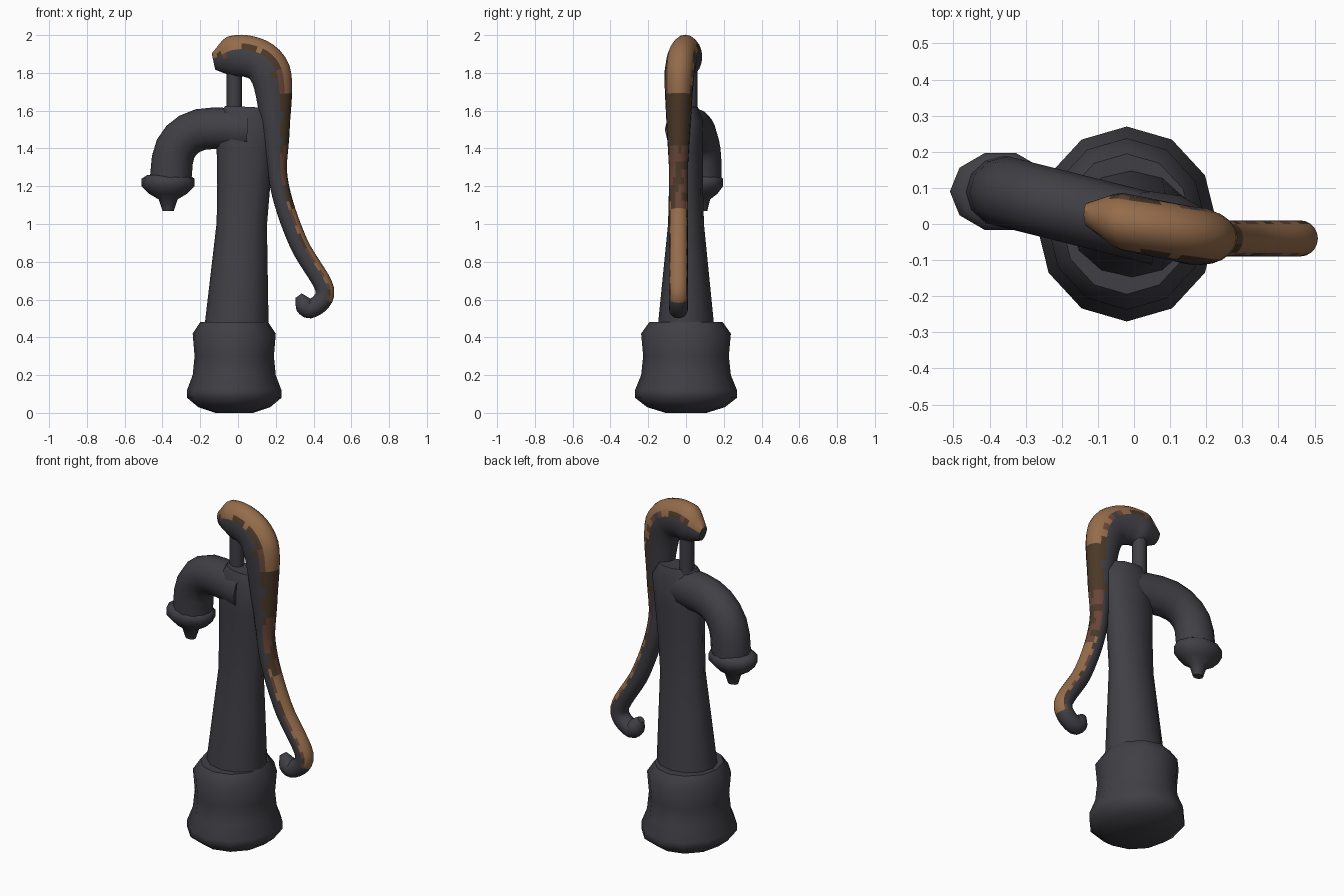
import bpy, bmesh, math
from mathutils import Vector, noise

cube = bpy.data.objects.get("Cube")
if cube:
    bpy.data.objects.remove(cube, do_unlink=True)


def material(name, red, green, blue):
    mat = bpy.data.materials.new(name)
    mat.use_nodes = True
    colour = (red, green, blue, 1)
    mat.diffuse_color = colour
    shader = mat.node_tree.nodes["Principled BSDF"]
    shader.inputs["Base Color"].default_value = colour
    return mat


iron = material("charcoal iron", 0.05, 0.05, 0.06)
tan_rust = material("tan rust", 0.3, 0.15, 0.07)
dark_rust = material("dark brown rust", 0.07, 0.04, 0.02)
red_rust = material("red brown rust", 0.14, 0.06, 0.04)
palette = [iron, tan_rust, dark_rust, red_rust]
IRON, TAN, DARK, RED = range(len(palette))
ACROSS = Vector((0, 1, 0))


def clamp(value):
    return max(0, min(1, value))


def skin(name, centres, radii, sides, paint=None):
    """Skin elliptical rings around a list of centres, tilted along the path."""
    bm = bmesh.new()
    rings = []
    last = len(centres) - 1
    for i, (centre, (wide, deep)) in enumerate(zip(centres, radii)):
        along = centres[min(i + 1, last)] - centres[max(i - 1, 0)]
        along.y = 0
        normal = ACROSS.cross(along.normalized())
        ring = []
        for side in range(sides):
            angle = math.tau * side / sides
            offset = normal * wide * math.cos(angle) + ACROSS * deep * math.sin(angle)
            ring.append(bm.verts.new(centre + offset))
        rings.append(ring)

    for i, (lower, upper) in enumerate(zip(rings, rings[1:])):
        for side in range(sides):
            after = (side + 1) % sides
            face = bm.faces.new((lower[side], lower[after], upper[after], upper[side]))
            if paint:
                outward = -math.cos(math.tau * (side + 0.5) / sides)
                face.material_index = paint(face.calc_center_median(), outward, i / last)
    bm.faces.new(rings[0])
    bm.faces.new(rings[-1])
    bmesh.ops.recalc_face_normals(bm, faces=bm.faces)

    mesh = bpy.data.meshes.new(name)
    bm.to_mesh(mesh)
    bm.free()
    for mat in palette if paint else [iron]:
        mesh.materials.append(mat)
    obj = bpy.data.objects.new(name, mesh)
    bpy.context.collection.objects.link(obj)
    bpy.ops.object.select_all(action="DESELECT")
    obj.select_set(True)
    bpy.context.view_layer.objects.active = obj
    bpy.ops.object.shade_smooth_by_angle(angle=math.radians(55))


def turned(name, x, y, profile, squash=1, lean=0, sides=12):
    """Upright part from (radius, height) pairs; lean shifts x with height."""
    centres = [Vector((x + lean * z, y, z)) for radius, z in profile]
    radii = [(radius, radius * squash) for radius, z in profile]
    skin(name, centres, radii, sides)


def bent_path(points, depth, steps):
    """Smooth curve through (x, z) points, with y given by a rule."""
    knots = [Vector(p) for p in points]
    knots = [knots[0] * 2 - knots[1]] + knots + [knots[-1] * 2 - knots[-2]]
    path = []
    for a, b, c, d in zip(knots, knots[1:], knots[2:], knots[3:]):
        for step in range(steps):
            t = step / steps
            start, end = (c - a) / 2, (d - b) / 2
            bend = (c - b) * 3 - start * 2 - end
            twist = (b - c) * 2 + start + end
            path.append(b + start * t + bend * t**2 + twist * t**3)
    path.append(knots[-2])
    return [Vector((x, depth(x), z)) for x, z in path]


def rust(centre, outward, along):
    """Worn paint on the outer side of the handle, with ragged borders."""
    wear = noise.noise(centre * 14)
    edge = outward + noise.noise(centre * 22) / 3
    if edge < 0.3 or along > 0.77:
        return IRON
    if 1.4 < centre.z < 1.7:
        return DARK
    if 1.1 < centre.z < 1.4:
        return RED if wear > 0 else DARK
    if edge < 0.5:
        return DARK if wear < 0.1 else RED
    return TAN


# Flared base with a rounded underside
turned("base", -0.02, 0, [
    (0.1, 0), (0.19, 0.03), (0.25, 0.08), (0.25, 0.12),
    (0.22, 0.2), (0.21, 0.3), (0.22, 0.42), (0.18, 0.48),
], squash=1.08)

# Column: tapers to a waist, then widens sideways while its depth keeps shrinking
levels = [0.4, 0.6, 0.8, 1, 1.2, 1.4, 1.55, 1.62]
column_centres = [Vector((z / 20 - 0.03, 0, z)) for z in levels]
column_radii = []
for z in levels:
    crown = 0.7 if z == levels[-1] else 1
    wide = 0.13 + abs(z - 1.05) / 15
    deep = 0.09 + clamp(1.05 - z) / 10
    column_radii.append((wide * crown, deep * crown))
skin("column", column_centres, column_radii, sides=12)

# Spout bending down to one side
spout = bent_path(
    [(0.05, 1.5), (-0.2, 1.5), (-0.33, 1.4), (-0.36, 1.2)],
    depth=lambda x: -x / 4, steps=3)
skin("spout", spout, [(0.11, 0.1)] * len(spout), sides=12)

# Flange and drip tip at the spout mouth
turned("spout_flange", -0.37, 0.09, [
    (0.11, 1.26), (0.14, 1.24), (0.14, 1.2),
    (0.1, 1.16), (0.05, 1.13), (0.03, 1.07),
], squash=0.8, sides=10)

# Plunger rod
turned("plunger_rod", -0.02, 0.02, [(0.04, 1.5), (0.04, 1.85)], sides=8)

# Hooked handle: thick at the head, slim below, rounded at both ends
handle = bent_path(
    [(-0.13, 1.86), (0.04, 1.89), (0.17, 1.8), (0.2, 1.5), (0.22, 1.2),
     (0.32, 0.9), (0.46, 0.65), (0.38, 0.55), (0.32, 0.62)],
    depth=lambda x: max(-x / 5, -0.04), steps=7)
handle_radii = []
for i, centre in enumerate(handle):
    head = clamp((centre.z - 1.3) * 2)
    from_end = min(i, len(handle) - 1 - i)
    rounding = clamp(0.4 + from_end / 6)
    handle_radii.append(((0.05 + head * 0.06) * rounding, (0.05 + head * 0.03) * rounding))
skin("handle", handle, handle_radii, sides=20, paint=rust)
